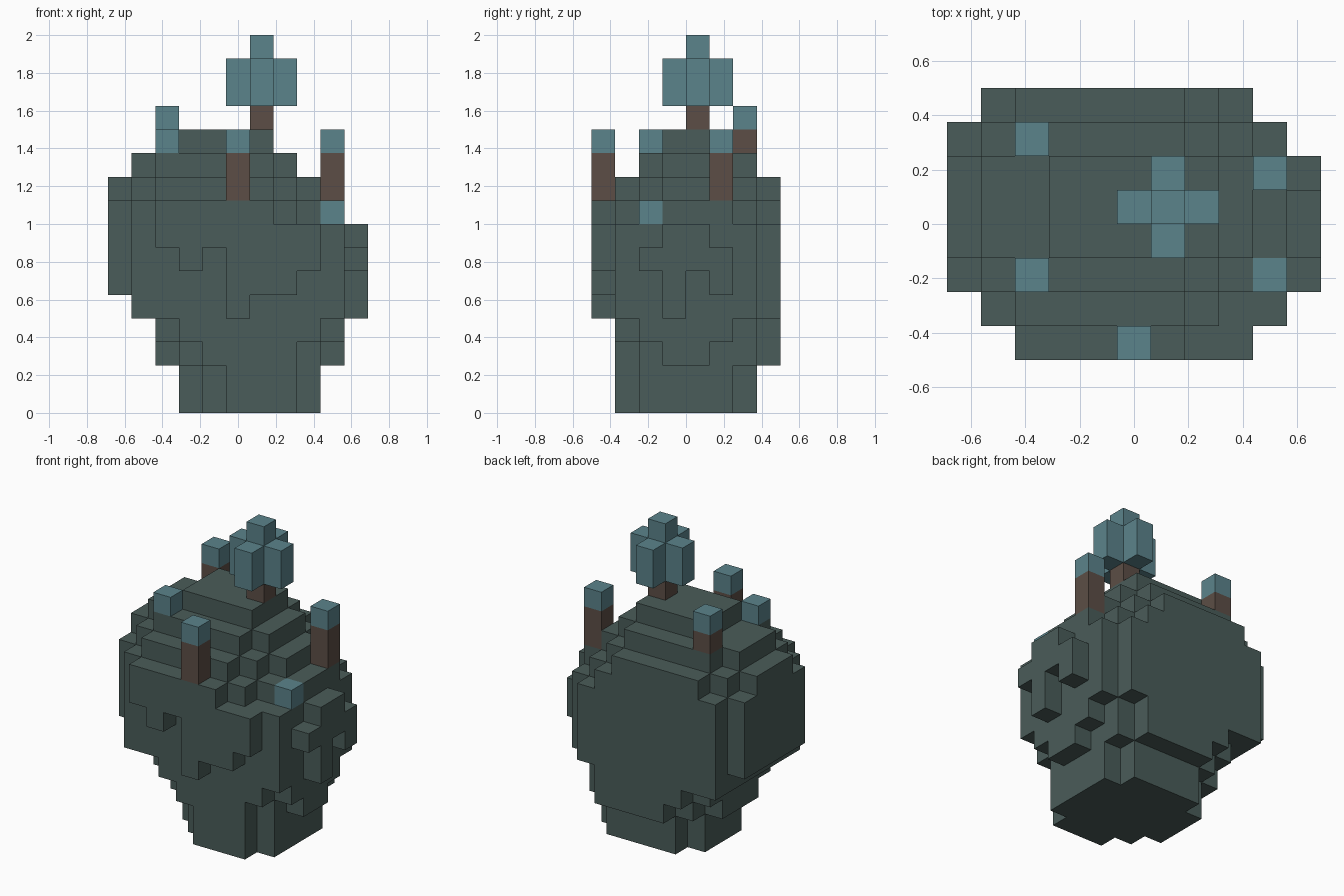
import bpy
import bmesh
from mathutils import Vector

cube = bpy.data.objects.get("Cube")
if cube:
    bpy.data.objects.remove(cube, do_unlink=True)

U = 0.125                                  # block size
ORIGIN = Vector((-5.5 * U, -4 * U, 0))     # corner of the block grid


def material(name, rgb):
    m = bpy.data.materials.new(name)
    m.use_nodes = True
    m.diffuse_color = (*rgb, 1)
    m.node_tree.nodes["Principled BSDF"].inputs["Base Color"].default_value = (*rgb, 1)
    return m


STONE = material("dark slate stone", (0.0685, 0.107, 0.100))
LEAF = material("teal leaves", (0.105, 0.227, 0.258))
BARK = material("brown bark", (0.107, 0.076, 0.061))


def block_object(name, cells, mat):
    """Outer skin of a set of grid cells."""
    bm = bmesh.new()
    verts = {}

    def vert(p):
        if p not in verts:
            verts[p] = bm.verts.new(ORIGIN + Vector(p) * U)
        return verts[p]

    for cell in sorted(cells):
        for axis in range(3):
            b, c = (axis + 1) % 3, (axis + 2) % 3
            for side in (0, 1):
                beyond = list(cell)
                beyond[axis] += 2 * side - 1
                if tuple(beyond) in cells:
                    continue
                # Walk round the exposed side, reversed on the low side
                quad = []
                for db, dc in ((0, 0), (1, 0), (1, 1), (0, 1)):
                    p = list(cell)
                    p[axis] += side
                    p[b] += db
                    p[c] += dc
                    quad.append(vert(tuple(p)))
                bm.faces.new(quad if side else quad[::-1])
    mesh = bpy.data.meshes.new(name)
    bm.to_mesh(mesh)
    bm.free()
    mesh.materials.append(mat)
    bpy.context.collection.objects.link(bpy.data.objects.new(name, mesh))


def box(i, j, k, ni=1, nj=1, nk=1):
    return {(a, b, c) for a in range(i, i + ni)
            for b in range(j, j + nj) for c in range(k, k + nk)}


def slab(levels, columns, rows, cuts):
    """Rectangular slab with stepped corners; cuts run front -x, front +x, back -x, back +x."""
    (x0, x1), (y0, y1), (z0, z1) = columns, rows, levels
    fl, fr, bl, br = cuts
    return {(x, y, z) for x, y, z in box(x0, y0, z0, x1 - x0 + 1, y1 - y0 + 1, z1 - z0 + 1)
            if x - x0 + y - y0 >= fl and x1 - x + y - y0 >= fr
            and x - x0 + y1 - y >= bl and x1 - x + y1 - y >= br}


# Floating rock, widening from the foot and stepping in to the summit
rock = slab((0, 1), (3, 8), (1, 6), (2, 1, 1, 1))
rock |= slab((2, 2), (2, 9), (1, 7), (2, 2, 2, 2)) - box(9, 5, 2)
rock |= slab((3, 3), (2, 9), (1, 7), (1, 1, 1, 2))
rock |= slab((4, 4), (1, 9), (1, 7), (0, 0, 0, 1))
rock |= slab((5, 7), (0, 9), (1, 7), (1, 0, 1, 1))
rock |= slab((8, 8), (0, 9), (1, 7), (1, 2, 1, 2))
rock |= slab((9, 9), (0, 8), (1, 7), (2, 2, 2, 2))
rock |= slab((10, 10), (1, 7), (2, 6), (1, 1, 1, 1))
rock |= slab((11, 11), (3, 6), (3, 5), (0, 0, 0, 0))

# Overhanging crust on the front
rock |= box(5, 0, 4) | box(5, 0, 5, ni=3) | box(3, 0, 6) | box(5, 0, 6, ni=4)
rock |= box(2, 0, 7, ni=7) | box(2, 0, 8, ni=5)

# Overhanging crust on the +x side
rock |= box(10, 3, 4) | box(10, 3, 5) | box(10, 5, 5)
rock |= box(10, 2, 6, nj=4) | box(10, 3, 7, nj=2)
block_object("rock", rock, STONE)

# Saplings and bushes: column, row, ground level, trunk height
PLANTS = {
    "back_sapling": (2, 6, 11, 1),
    "top_bush": (2, 2, 11, 0),
    "front_sapling": (5, 0, 9, 2),
    "side_sapling": (9, 5, 9, 2),
    "side_bush": (9, 2, 8, 0),
}
for name, (i, j, k, trunk) in PLANTS.items():
    if trunk:
        block_object(name + "_trunk", box(i, j, k, nk=trunk), BARK)
    block_object(name + "_leaves", box(i, j, k + trunk), LEAF)

# Tall tree on the summit with a cross-shaped crown
block_object("summit_tree_trunk", box(6, 4, 12), BARK)
crown = box(5, 4, 13, ni=3, nk=2) | box(6, 3, 13, nj=3, nk=2) | box(6, 4, 15)
block_object("summit_tree_leaves", crown, LEAF)
